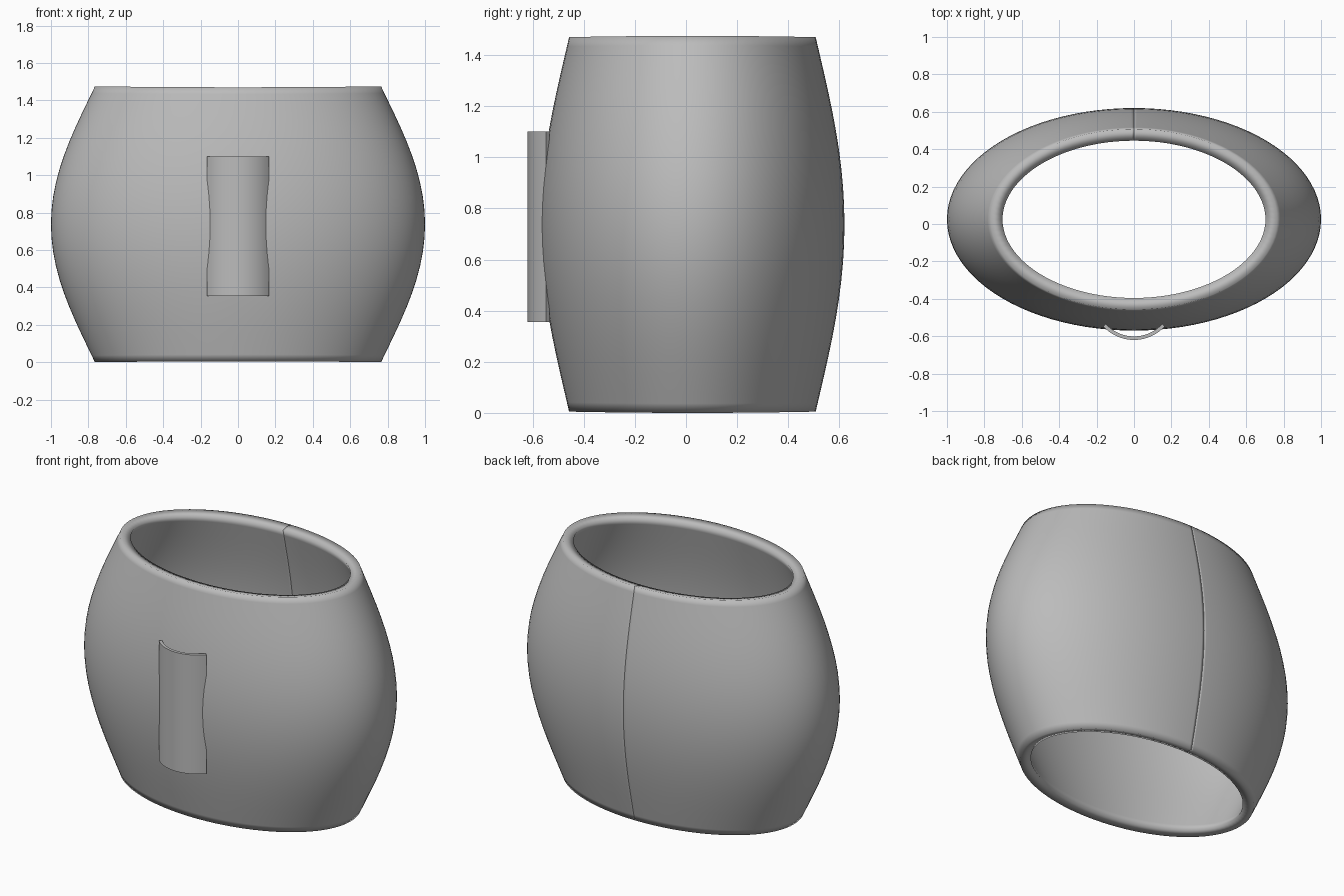
import bpy, bmesh, math

if "Cube" in bpy.data.objects:
    bpy.data.objects.remove(bpy.data.objects["Cube"])

grey = bpy.data.materials.new("plain grey")
grey.diffuse_color = (0.5, 0.5, 0.5, 1)
grey.use_nodes = True
grey.node_tree.nodes["Principled BSDF"].inputs["Base Color"].default_value = grey.diffuse_color


def sweep(name, sections):
    """Skin a list of closed cross-sections and cap both ends."""
    bm = bmesh.new()
    rings = [[bm.verts.new(p) for p in s] for s in sections]
    n = len(rings[0])
    for a, b in zip(rings, rings[1:]):
        for i in range(n):
            j = (i + 1) % n
            bm.faces.new((a[i], a[j], b[j], b[i]))
    bm.faces.new(rings[0])
    bm.faces.new(rings[-1])
    bmesh.ops.recalc_face_normals(bm, faces=bm.faces)
    for f in bm.faces:
        f.smooth = True
    me = bpy.data.meshes.new(name)
    bm.to_mesh(me)
    bm.free()
    me.materials.append(grey)
    ob = bpy.data.objects.new(name, me)
    bpy.context.collection.objects.link(ob)
    return ob


# Oval barrel band, open at both ends, with a seam at the back
MID, HALF, WALL, CY = 0.7375, 0.7325, 0.062, 0.025
heights = [-1, -0.95] + [i / 10 for i in range(-9, 10)] + [0.95, 1]


def band_section(ang):
    c, s = math.cos(ang), math.sin(ang)
    outer, inner = [], []
    for t in heights:
        f = 1.25 * t ** 2 - 0.25 * t ** 4
        rx, ry = 1 - 0.235 * f, 0.595 - 0.1125 * f
        z = t * (HALF + 0.005 * c * c)
        outer.append((rx * c, CY + ry * s, MID + z))
        # the wall is offset along the oval's own normal
        nx, ny = c / rx, s / ry
        k = WALL / math.hypot(nx, ny)
        inner.append((rx * c + nx * k, CY + ry * s + ny * k, MID + z * 0.98))
        inner[-1] = (rx * c - nx * k, CY + ry * s - ny * k, MID + z * 0.98)
    return outer + inner[::-1]


STEPS = 96
turns = [0, 0.25] + list(range(1, STEPS)) + [STEPS - 0.25, STEPS]
sweep("barrel_band", [band_section(math.pi / 2 + 2 * math.pi * i / STEPS) for i in turns])

# Curved strap loop on the front
R_OUT, R_IN, ARC_Y, SPREAD = 0.223, 0.204, -0.397, math.radians(47.7)
sections = []
for i in range(17):
    a = SPREAD * (i / 8 - 1)
    sections.append([(r * math.sin(a), ARC_Y - r * math.cos(a), z)
                     for r, z in ((R_OUT, 0.355), (R_OUT, 1.10), (R_IN, 1.10), (R_IN, 0.355))])
strap = sweep("front_strap", sections)
bpy.context.view_layer.objects.active = strap
strap.select_set(True)
bpy.ops.object.shade_smooth_by_angle(angle=math.radians(40))
